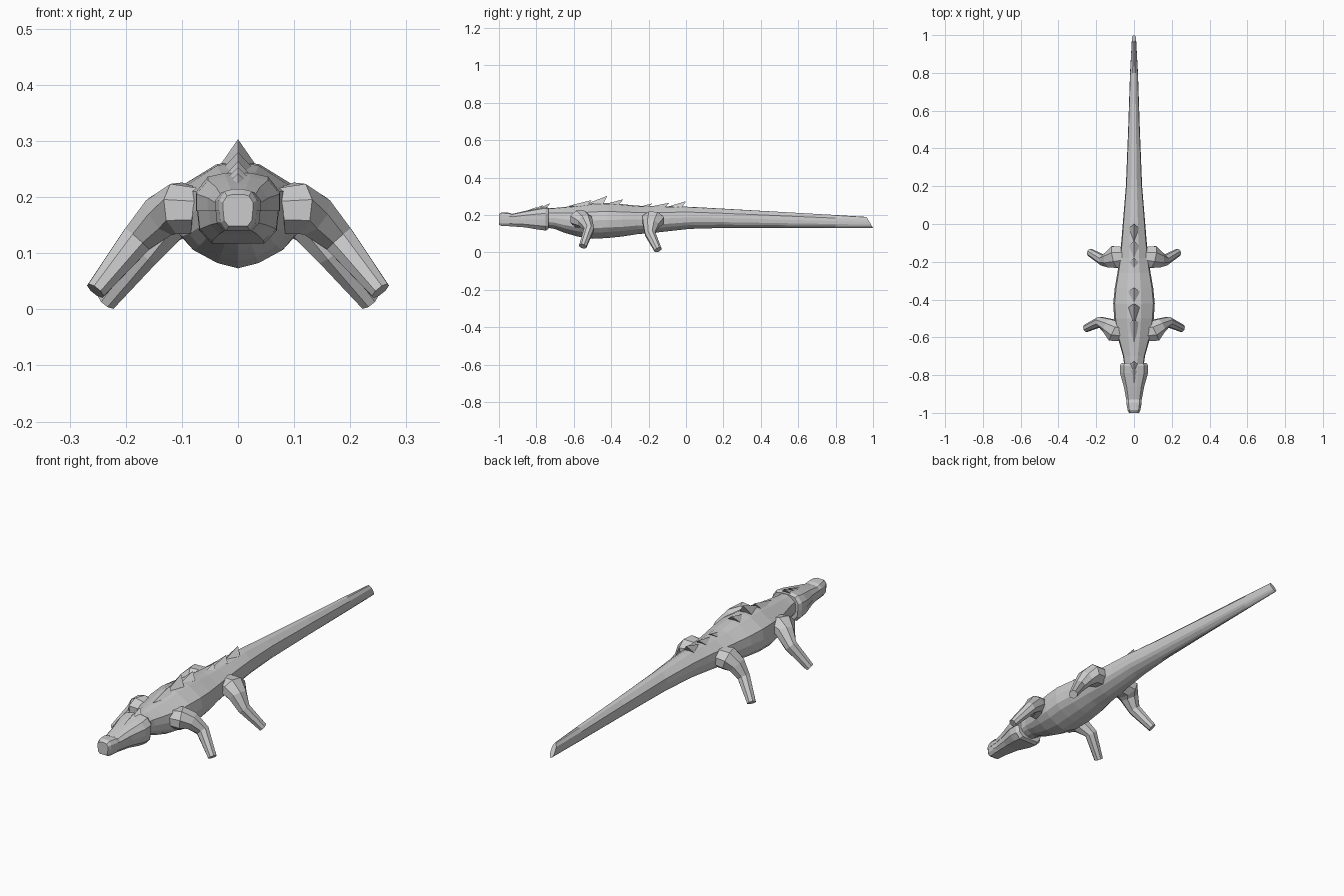
import bpy, bmesh, math
from mathutils import Vector

cube = bpy.data.objects.get("Cube")
if cube:
    bpy.data.objects.remove(cube)

grey = bpy.data.materials.new("light_grey")
grey.use_nodes = True
colour = (0.6, 0.6, 0.6, 1)
grey.diffuse_color = colour
grey.node_tree.nodes["Principled BSDF"].inputs["Base Color"].default_value = colour


def finish(name, bm):
    bmesh.ops.recalc_face_normals(bm, faces=bm.faces)
    mesh = bpy.data.meshes.new(name)
    bm.to_mesh(mesh)
    bm.free()
    mesh.materials.append(grey)
    obj = bpy.data.objects.new(name, mesh)
    bpy.context.collection.objects.link(obj)


def loft(name, rings):
    """Skin a list of closed rings and cap both ends."""
    bm = bmesh.new()
    loops = [[bm.verts.new(p) for p in ring] for ring in rings]
    n = len(loops[0])
    for a, b in zip(loops, loops[1:]):
        for i in range(n):
            j = (i + 1) % n
            bm.faces.new((a[i], a[j], b[j], b[i]))
    bm.faces.new(loops[0])
    bm.faces.new(loops[-1])
    finish(name, bm)


def section(profile, y, w, low, high, lean=0):
    """Mirror a half profile of fractions into a full ring."""
    half = profile + [(-x, z) for x, z in reversed(profile) if x > 0]
    return [(x * w, y + lean * (1 - z), low + z * (high - low)) for x, z in half]


# Body and tail: y, half width, bottom, top
body_profile = [(0, 0), (.35, .05), (.75, .17), (.95, .3), (1, .52),
                (.93, .76), (.35, .97), (0, 1)]
body = [(-.76, .05, .135, .235), (-.7, .058, .125, .238), (-.65, .072, .105, .243),
        (-.58, .092, .085, .25), (-.5, .105, .073, .262), (-.42, .11, .077, .264),
        (-.34, .102, .085, .258), (-.26, .088, .098, .25), (-.18, .076, .104, .247),
        (-.08, .066, .115, .246), (.02, .058, .126, .244), (.2, .043, .131, .234),
        (.5, .031, .131, .217), (.8, .021, .131, .2)]
rings = [section(body_profile, *s) for s in body]
rings.append(section(body_profile, .965, .011, .131, .19, .035))
loft("body_and_tail", rings)

# Head in two halves that meet at the mouth line
mouth = .175
skull_profile = [(1, 0), (1, .5), (.72, .9), (.3, 1)]
jaw_profile = [(.62, 0), (.92, .4), (.97, 1)]
head = [(-1, .027, .148, .205), (-.985, .034, .14, .214), (-.945, .041, .14, .212),
        (-.93, .041, .139, .206), (-.86, .054, .134, .222), (-.79, .074, .122, .236),
        (-.75, .075, .117, .243), (-.735, .066, .125, .238)]
loft("skull", [section(skull_profile, y, w, mouth, hi) for y, w, lo, hi in head])
loft("lower_jaw", [section(jaw_profile, y, w, lo, mouth) for y, w, lo, hi in head])


# Back spikes: ridge start, tip, half width, base height, tip height
def spike(name, y0, y1, w, base, top):
    bm = bmesh.new()
    back = y1 - .022
    pts = [(0, y0, base), (0, y1, top), (-w, back, base), (w, back, base),
           (0, back, base - .03)]
    f, t, l, r, d = [bm.verts.new(p) for p in pts]
    for face in ((f, t, l), (f, r, t), (l, t, r), (f, l, d), (f, d, r), (l, r, d)):
        bm.faces.new(face)
    finish(name, bm)


spikes = [(-.86, -.8, .022, .22, .242), (-.82, -.765, .024, .23, .253),
          (-.79, -.725, .026, .235, .264), (-.63, -.505, .03, .248, .28),
          (-.53, -.42, .03, .26, .303), (-.44, -.335, .03, .257, .284),
          (-.25, -.18, .025, .244, .262), (-.2, -.09, .026, .243, .265),
          (-.11, .0, .026, .241, .274)]
for i, s in enumerate(spikes):
    spike(f"back_spike_{i + 1}", *s)


# Legs: points along the limb with two radii each
def leg(name, path, side):
    pts = [Vector(p[:3]) for p in path]
    rings = []
    for i, (p, s) in enumerate(zip(pts, path)):
        t = (pts[min(i + 1, len(pts) - 1)] - pts[max(i - 1, 0)]).normalized()
        u = Vector((0, 1, 0))
        u = (u - t * u.dot(t)).normalized()
        v = t.cross(u)
        ring = []
        for k in range(8):
            a = math.tau * (k + .5) / 8
            q = p + u * math.cos(a) * s[3] * 1.06 + v * math.sin(a) * s[4] * 1.06
            ring.append((q.x * side, q.y, q.z))
        rings.append(ring)
    loft(name, rings)


front = [(.075, -.57, .175, .05, .042), (.105, -.567, .18, .058, .046),
         (.135, -.54, .168, .042, .039), (.18, -.518, .125, .027, .029),
         (.254, -.552, .033, .02, .018)]
rear = [(.055, -.17, .175, .05, .042), (.1, -.175, .175, .06, .046),
        (.13, -.188, .15, .044, .038), (.165, -.192, .1, .028, .027),
        (.234, -.15, .014, .02, .018)]
for label, side in (("left", 1), ("right", -1)):
    leg(f"{label}_front_leg", front, side)
    leg(f"{label}_rear_leg", rear, side)
